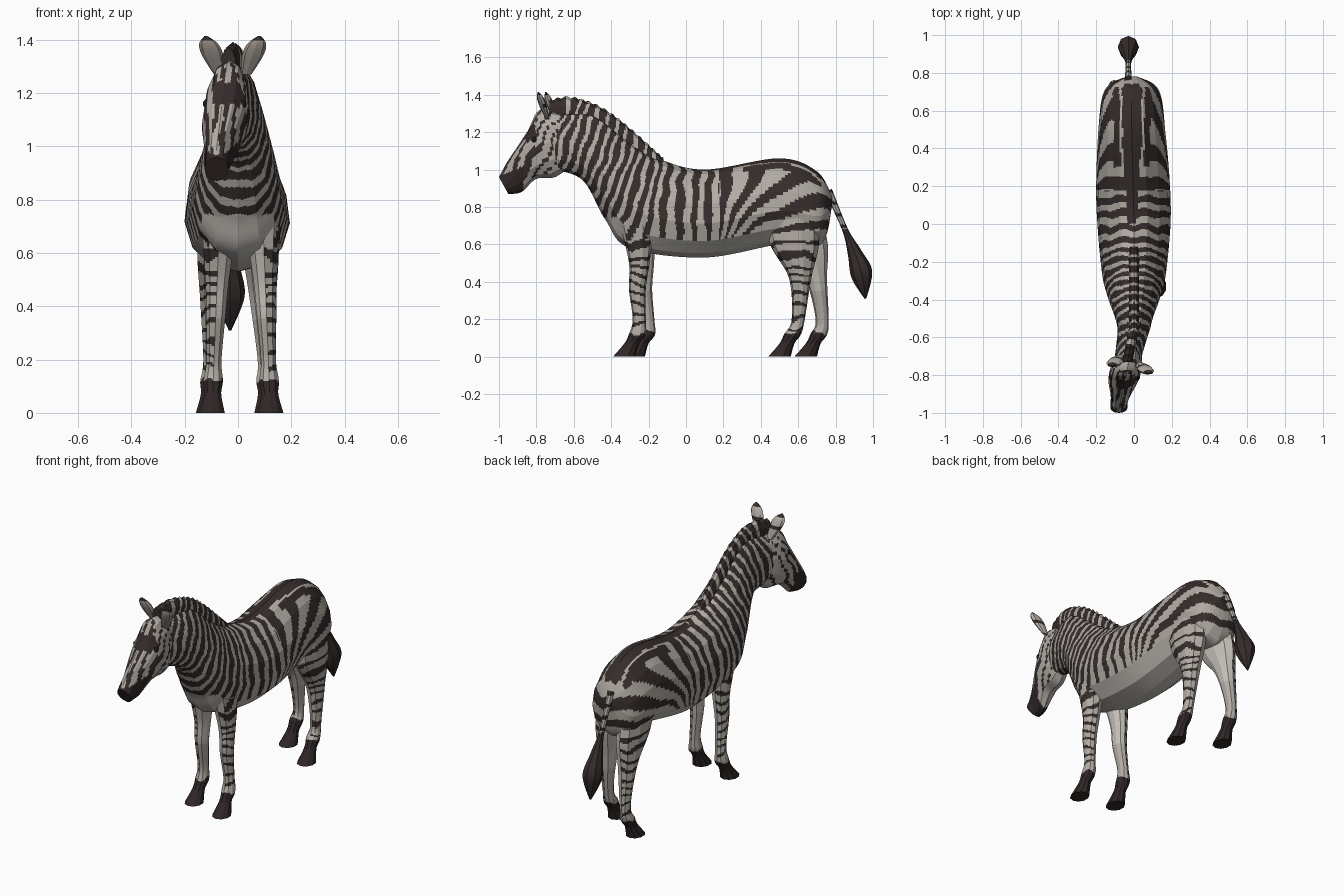
import bpy, bmesh, math
from mathutils import Vector, noise

old = bpy.data.objects.get("Cube")
if old:
    bpy.data.objects.remove(old)

MATERIALS = []


def add_material(title, red, green, blue):
    mat = bpy.data.materials.new(title)
    mat.use_nodes = True
    colour = (red, green, blue, 1)
    mat.diffuse_color = colour
    mat.node_tree.nodes["Principled BSDF"].inputs["Base Color"].default_value = colour
    MATERIALS.append(mat)
    return len(MATERIALS) - 1


LIGHT = add_material("coat_light", 0.44, 0.41, 0.37)
CREAM = add_material("belly_cream", 0.54, 0.51, 0.47)
DARK = add_material("stripe_dark", 0.036, 0.026, 0.025)
HOOF = add_material("hoof_and_muzzle_dark", 0.03, 0.02, 0.02)
EAR = add_material("ear_grey", 0.3, 0.27, 0.24)
EYE = add_material("eye_black", 0.01, 0.01, 0.01)


def clamp(value):
    return max(0.0, min(1.0, value))


def spine(point):
    """Sideways bend of the centre line: strong at the muzzle, slight at the croup."""
    return -0.08 * clamp((-0.55 - point.y) / 0.4) - 0.012 * clamp(2 * point.y)


def finish(name, bm, paint):
    bmesh.ops.recalc_face_normals(bm, faces=bm.faces[:])
    bm.normal_update()
    for face in bm.faces:
        face.material_index = paint(face.calc_center_median(), face.normal)
    mesh = bpy.data.meshes.new(name)
    bm.to_mesh(mesh)
    bm.free()
    for mat in MATERIALS:
        mesh.materials.append(mat)
    obj = bpy.data.objects.new(name, mesh)
    bpy.context.collection.objects.link(obj)
    return obj


def smooth_rows(rings, step):
    """Rings along a smooth curve through the given ones."""
    keys = [Vector(ring) for ring in rings]
    rows = []
    for i, (start, end) in enumerate(zip(keys, keys[1:])):
        before = keys[max(i - 1, 0)]
        after = keys[min(i + 2, len(keys) - 1)]
        leave, arrive = (end - before) / 2, (after - start) / 2
        count = math.ceil((end - start).length / step)
        for t in (k / count for k in range(count)):
            ease = t * t * (3 - 2 * t)
            bend = leave * t * (1 - t) ** 2 - arrive * t * t * (1 - t)
            rows.append(start.lerp(end, ease) + bend)
    return rows + [keys[-1]]


def loft(name, rings, paint, centre=spine, sides=10, fine=3, taper=0.0, ripple=0.0, step=0.01):
    """Faceted skin over rings: edge y, z, opposite edge y, z, half width."""
    bm = bmesh.new()
    skin = []
    for i, (top_y, top_z, low_y, low_z, width) in enumerate(smooth_rows(rings, step)):
        top, low = Vector((0, top_y, top_z)), Vector((0, low_y, low_z))
        middle = (top + low) / 2
        middle.x = centre(middle)
        axis = (top - low) / 2 * (1 + ripple * math.sin(i))
        corners = []
        for k in range(sides):
            angle = math.tau * k / sides
            across = width * math.sin(angle) * (1 - taper * math.cos(angle))
            corners.append(middle + axis * math.cos(angle) + Vector((across, 0, 0)))
        skin.append([bm.verts.new(corner.lerp(corners[(k + 1) % sides], s / fine))
                     for k, corner in enumerate(corners) for s in range(fine)])
    for lower, upper in zip(skin, skin[1:]):
        for k in range(len(lower)):
            bm.faces.new((lower[k - 1], lower[k], upper[k], upper[k - 1]))
    bm.faces.new(skin[0])
    bm.faces.new(skin[-1])
    return finish(name, bm, paint)


# Stripe rules
def wobble(point, size=9):
    return noise.noise(Vector((abs(point.x), point.y, point.z)) * size)


def banded(phase, duty):
    return DARK if phase % 1 < duty else LIGHT


def body_paint(point, normal):
    underside = normal.z < -0.62 and point.y > -0.35
    bib = normal.y < -0.5 and point.z < 0.74 + 0.03 * wobble(point)
    if underside or bib or point.z < 0.57:
        return CREAM
    # Lengthwise bands along the back and croup
    side = abs(point.x + 0.01) + 0.01 * wobble(point)
    if point.y > 0 and normal.z > 0.5:
        if side < 0.02 + 0.08 * min(point.y, 0.4):
            return DARK
        if point.y > 0.3 and side < 0.1:
            return LIGHT if side < 0.065 else DARK
    low = clamp((point.z - 0.56) * 5)
    behind = point.y - 0.18
    if behind > 0:
        # Bands fan from the flank round the rump
        fan = math.atan2(behind, max(point.z - 0.52, -0.1))
        return banded(4.6 * fan - 3 * behind + 0.3 * wobble(point, 6), 0.2 + 0.32 * low)
    # Bands lean forward towards the neck and get closer together
    forward = clamp(-3 * point.y)
    along = behind - 0.38 * forward * (point.z - 0.85)
    phase = 13 * along + 4.5 * min(0, along + 0.33) + 0.4 * wobble(point)
    return banded(phase, 0.2 + 0.32 * low + 0.08 * forward)


def leg_paint(point, normal):
    if point.z < 0.13 + 0.03 * wobble(point, 20):
        return HOOF
    if point.z > 0.62:
        return body_paint(point, normal)
    if normal.x * point.x < -0.01:
        return CREAM if point.z > 0.35 else LIGHT
    return banded(19 * point.z + 0.9 * wobble(point), 0.25 + 0.3 * clamp(point.z - 0.1))


def head_paint(point, normal):
    if point.y < -0.87 and point.z - 0.35 * point.y < 1.32 + 0.02 * wobble(point):
        return HOOF
    if normal.z < -0.6:
        return LIGHT
    if normal.y < -0.45 and abs(normal.x) < 0.75:
        # Lengthwise bands down the face, with a brow patch
        brow = 1.16 < point.z < 1.24
        return DARK if brow else banded(26 * point.x - 5 * point.y + wobble(point), 0.45)
    cheek = clamp(8 * (point.y + 0.86))
    return banded(16 * point.y - 10 * point.z + 0.7 * wobble(point), 0.5 - 0.25 * cheek)


def mane_paint(point, normal):
    if point.y < -0.67:
        return DARK
    return banded(17 * point.y - 4 * point.z + 0.4 * wobble(point), 0.66)


def ear_paint(point, normal):
    if point.z > 1.395:
        return DARK
    return EAR if normal.y < -0.4 else banded(12 * point.z, 0.2)


def tail_paint(point, normal):
    return DARK if point.z < 0.68 else banded(16 * point.z, 0.3)


# Trunk and neck
loft("trunk_and_neck", [
    (0.78, 0.86, 0.78, 0.8, 0.03),
    (0.7, 0.99, 0.72, 0.6, 0.14),
    (0.5, 1.06, 0.5, 0.6, 0.175),
    (0.1, 1, 0.1, 0.53, 0.195),
    (-0.15, 1.06, -0.3, 0.58, 0.17),
    (-0.3, 1.15, -0.43, 0.73, 0.14),
    (-0.5, 1.3, -0.55, 0.94, 0.09),
    (-0.7, 1.3, -0.7, 1, 0.07),
], body_paint, sides=14, fine=6, taper=0.16)

# Head
loft("head", [
    (-0.64, 1.3, -0.6, 1.03, 0.05),
    (-0.78, 1.32, -0.7, 0.96, 0.08),
    (-0.85, 1.2, -0.8, 0.95, 0.08),
    (-0.95, 1.05, -0.88, 0.88, 0.05),
    (-1, 0.96, -0.95, 0.87, 0.045),
], head_paint, sides=12, fine=4)

# Upright mane with a scalloped crest
crest = [(-0.73, 1.37), (-0.6, 1.385), (-0.4, 1.3), (-0.12, 1.06)]
loft("mane", [(y, z, y, z - 0.13, 0.028) for y, z in crest], mane_paint, ripple=0.07)

# Ears, eyes and legs, one of each per side
FORE = [(-0.26, 0.7, 0.09), (-0.25, 0.5, 0.055), (-0.26, 0.36, 0.045),
        (-0.25, 0.2, 0.035), (-0.26, 0.12, 0.045), (-0.29, 0.07, 0.04), (-0.33, 0, 0.06)]
HIND = [(0.56, 0.8, 0.14), (0.58, 0.6, 0.13), (0.61, 0.42, 0.06),
        (0.6, 0.2, 0.035), (0.57, 0.12, 0.045), (0.54, 0.07, 0.04), (0.5, 0, 0.06)]

for word, side in (("left", 1), ("right", -1)):
    ear = []
    for t, half in ((0, 0.02), (0.5, 0.04), (0.8, 0.035), (1, 0.005)):
        y, z = -0.72 - 0.05 * t - 0.02 * side, 1.27 + 0.145 * t
        ear.append((y - half / 2, z, y + half / 2, z, half))
    loft(word + "_ear", ear, ear_paint, sides=8,
         centre=lambda point: -0.02 + side * (0.05 + 0.35 * (point.z - 1.27)))

    bm = bmesh.new()
    bmesh.ops.create_uvsphere(bm, u_segments=10, v_segments=6, radius=0.018)
    bmesh.ops.translate(bm, vec=(side * 0.065 - 0.05, -0.81, 1.16), verts=bm.verts)
    finish(word + "_eye", bm, lambda point, normal: EYE)

    # The right legs stand further back in stride than the left
    for part, points, stride, shift in (("fore", FORE, 0.05, 0.012), ("hind", HIND, 0.14, 0)):
        rings = []
        for y, z, half in points:
            if side < 0:
                y += stride * clamp(1.2 - z / 0.7)
            rings.append((y - half, z, y + half, z, min(0.85 * half, 0.07)))
        loft(f"{word}_{part}_leg", rings, leg_paint,
             centre=lambda point: shift + side * (0.11 - 0.04 * point.z))

# Tail with a full tuft
TAIL = [(0.76, 0.89, 0.02), (0.85, 0.68, 0.015), (0.9, 0.56, 0.035), (0.94, 0.44, 0.055), (0.96, 0.31, 0.005)]
loft("tail", [(y + r, z + r / 3, y - r, z - r / 3, r) for y, z, r in TAIL],
     tail_paint, centre=lambda point: -0.03, sides=8, fine=2)
